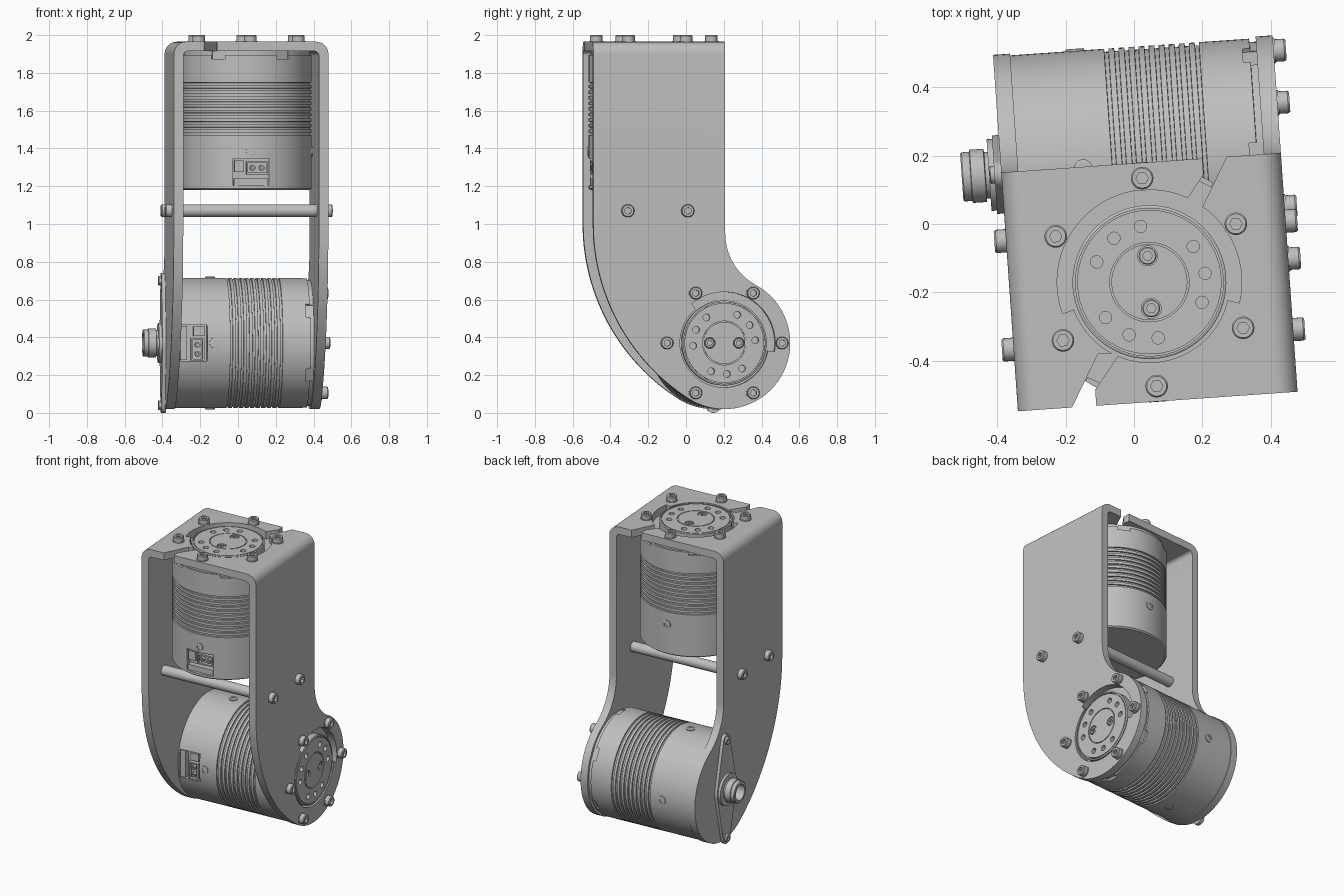
import bpy, bmesh
from math import sin, cos, radians, pi
from mathutils import Matrix, Vector

if "Cube" in bpy.data.objects:
    bpy.data.objects.remove(bpy.data.objects["Cube"])

grey = bpy.data.materials.new("machined_grey")
grey.use_nodes = True
grey.diffuse_color = (0.52, 0.52, 0.52, 1)
grey.node_tree.nodes["Principled BSDF"].inputs["Base Color"].default_value = (0.52, 0.52, 0.52, 1)


def move(x, y, z):
    return Matrix.Translation((x, y, z))


def turn(deg, axis):
    return Matrix.Rotation(radians(deg), 4, axis)


# Frames: local z of UP, LOW and CAP points out of the bracket's faces
BASE = move(0.045, -0.17, 0) @ turn(4, 'Z')
UP = BASE @ move(0, 0, 1.965)
LOW = BASE @ move(0.41, 0.345, 0.37) @ turn(90, 'Y')
CAP = BASE @ move(-0.41, 0.345, 0.37) @ turn(-90, 'Y')
ALONG_Y = BASE @ turn(90, 'X')
ALONG_X = BASE @ Matrix(((0, 0, 1, 0), (1, 0, 0, 0), (0, 1, 0, 0), (0, 0, 0, 1)))


def finish(name, bm, frame):
    bmesh.ops.recalc_face_normals(bm, faces=bm.faces)
    bm.transform(frame)
    mesh = bpy.data.meshes.new(name)
    bm.to_mesh(mesh)
    bm.free()
    mesh.materials.append(grey)
    ob = bpy.data.objects.new(name, mesh)
    bpy.context.collection.objects.link(ob)
    return ob


def lathe(name, profile, frame, segs=32):
    """Spin (radius, z[, hex]) rings around z, closing both ends."""
    bm = bmesh.new()
    rings = []
    for r, z, *hexagon in profile:
        ring = []
        for i in range(segs):
            a = 2 * pi * i / segs
            k = cos(pi / 6) / cos(a % (pi / 3) - pi / 6) if hexagon else 1
            ring.append(bm.verts.new((r * k * cos(a), r * k * sin(a), z)))
        rings.append(ring)
    for a, b in zip(rings, rings[1:]):
        for i in range(segs):
            j = (i + 1) % segs
            bm.faces.new((a[i], a[j], b[j], b[i]))
    bm.faces.new(rings[0])
    bm.faces.new(rings[-1])
    return finish(name, bm, frame)


def prism(name, points, z0, z1, frame):
    bm = bmesh.new()
    face = bm.faces.new([bm.verts.new((x, y, z0)) for x, y in points])
    new = bmesh.ops.extrude_face_region(bm, geom=[face])["geom"]
    bmesh.ops.translate(bm, vec=(0, 0, z1 - z0),
                        verts=[v for v in new if isinstance(v, bmesh.types.BMVert)])
    return finish(name, bm, frame)


def box(name, size, frame):
    bm = bmesh.new()
    bmesh.ops.create_cube(bm, size=1, matrix=Matrix.Diagonal((*size, 1)))
    return finish(name, bm, frame)


def arc(cx, cy, r, a0, a1, n=12):
    steps = [radians(a0 + (a1 - a0) * i / n) for i in range(n + 1)]
    return [(cx + r * cos(a), cy + r * sin(a)) for a in steps]


def cut(target, tool, operation='DIFFERENCE'):
    tool.hide_render = True
    mod = target.modifiers.new("cut", 'BOOLEAN')
    mod.operation, mod.solver, mod.object = operation, 'EXACT', tool
    bpy.context.view_layer.objects.active = target
    bpy.ops.object.modifier_apply(modifier=mod.name)
    bpy.data.objects.remove(tool)


def polar(r, deg, z=0):
    return move(r * cos(radians(deg)), r * sin(radians(deg)), z)


def screw(name, frame, r=0.033, h=0.036):
    lathe(name, [(r, -0.01), (r, h * 0.85), (r * 0.88, h), (r * 0.55, h, 1), (r * 0.55, h * 0.4, 1)],
          frame, 24)


# Bracket: folded strip trimmed by its side outline
strip = ([(-0.41, -0.1)] + arc(-0.345, 1.9, 0.065, 180, 90) + arc(0.345, 1.9, 0.065, 90, 0)
         + [(0.41, -0.1), (0.36, -0.1)] + arc(0.335, 1.89, 0.025, 0, 90)
         + arc(-0.335, 1.89, 0.025, 90, 180) + [(-0.36, -0.1)])
bracket = prism("bracket", strip, -1, 1, ALONG_Y)
outline = ([(-0.35, 2.1)] + arc(0.748, 1.0, 1.098, 180, 237.4, 28)
           + arc(0.345, 0.37, 0.35, 237.4, 421.5, 48)[1:]
           + arc(0.66, 0.95, 0.31, 241.5, 180, 16)[1:] + [(0.35, 2.1)])
cut(bracket, prism("outline_cutter", outline, -1, 1, ALONG_X), 'INTERSECT')

# Openings around each turning disc, wider along one arc
for frame, a0, a1 in ((UP, -17, 196), (LOW, 80, 220)):
    opening = arc(0, 0, 0.27, a0, a1, 40) + arc(0, 0, 0.235, a1, a0 + 360, 40)
    cut(bracket, prism("opening_cutter", opening, -0.08, 0.1, frame))

# Slanted channels from the top opening to the edges
channel = [(0.18, 0.4), (0.28, 0.4), (0.25, 0.348), (0.165, 0.2), (0.1, 0.2), (0.18, 0.303)]
for sign in (1, -1):
    points = [(sign * x, sign * y) for x, y in channel]
    cut(bracket, prism("channel_cutter", points, -0.08, 0.1, UP))


def motor(label, frame):
    # Body with cooling grooves
    R, profile = 0.345, [(0.335, -0.785), (0.345, -0.777)]
    for i in range(10):
        z = -0.495 + i * 0.0295
        profile += [(R, z), (R - 0.009, z + 0.001), (R - 0.009, z + 0.012), (R, z + 0.013)]
    profile += [(R, -0.07), (0.335, -0.069), (0.335, -0.05)]
    body = lathe(label + "_motor_body", profile, frame, 96)
    for k in range(6):
        notch = frame @ turn(60 * k, 'Z') @ move(R, 0, -0.066)
        cut(body, box("notch_cutter", (0.03, 0.08, 0.05), notch))

    # Connector pocket with sockets and pins
    front = frame @ move(0, -R, -0.69)
    cut(body, box("pocket_cutter", (0.19, 0.1, 0.145), front))
    box(label + "_connector_ledge", (0.18, 0.06, 0.036), front @ move(0, 0.045, -0.052))
    box(label + "_small_socket", (0.05, 0.05, 0.06), front @ move(-0.062, 0.04, 0.03))
    socket = box(label + "_power_socket", (0.115, 0.06, 0.07), front @ move(0.034, 0.042, 0.022))
    cut(socket, box("socket_cutter", (0.1, 0.05, 0.05), front @ move(0.034, 0.01, 0.022)))
    for x in (0.01, 0.058):
        lathe(label + "_connector_pin", [(0.015, 0), (0.015, 0.035), (0.007, 0.035), (0.007, 0.025)],
              front @ move(x, 0.045, 0.022) @ turn(90, 'X'), 16)

    # Screws set around the body and on the mounting face
    for k in range(4):
        screw(label + "_body_screw", frame @ turn(90 * k, 'Z') @ move(R, 0, -0.58) @ turn(90, 'Y'),
              0.027, 0.006)
    for k in range(6):
        spot = frame @ polar(0.305, 30 + 60 * k)
        lathe(label + "_washer", [(0.037, -0.01), (0.037, 0.004)], spot, 24)
        screw(label + "_mount_screw", spot)

    # Turning disc with hole circle and two sunk screws
    disc = lathe(label + "_turning_disc",
                 [(0.225, -0.06), (0.225, -0.003), (0.22, 0), (0.216, 0), (0.216, -0.01),
                  (0.211, -0.01), (0.211, 0), (0.116, 0), (0.116, -0.008), (0.111, -0.008),
                  (0.111, 0)], frame, 72)
    for k in range(12):
        if k not in (2, 6, 10):
            cut(disc, lathe("hole_cutter", [(0.018, -0.035), (0.018, 0.02)],
                            frame @ polar(0.165, 5 + 30 * k), 20))
    for a in (90, 270):
        cut(disc, lathe("hole_cutter", [(0.029, -0.03), (0.029, 0.02)], frame @ polar(0.077, a), 24))
        screw(label + "_disc_screw", frame @ polar(0.077, a, -0.025), 0.026, 0.022)


motor("upper", UP)
motor("lower", LOW)

# Cross rods with a screw at each end
for y in (-0.168, 0.15):
    lathe("cross_rod", [(0.034, -0.37), (0.034, 0.37)], ALONG_X @ move(y, 1.07, 0))
    for side in (1, -1):
        end = BASE @ move(side * 0.41, y, 1.07) @ turn(side * 90, 'Y')
        screw("rod_screw", end, 0.034, 0.034)

# Eared flange around the cable outlet
bm = bmesh.new()
for cx, r in ((-0.33, 0.04), (0, 0.115), (0.33, 0.04)):
    for x, y in arc(cx, 0, r, 0, 345, 23):
        for z in (-0.005, 0.02):
            bm.verts.new((x, y, z))
hull = bmesh.ops.convex_hull(bm, input=bm.verts)
bmesh.ops.delete(bm, geom=[v for v in bm.verts if not v.link_faces], context='VERTS')
bmesh.ops.dissolve_limit(bm, angle_limit=radians(1), verts=bm.verts, edges=bm.edges)
finish("outlet_flange", bm, CAP)
for x in (-0.33, 0.33):
    screw("flange_screw", CAP @ move(x, 0, 0.02), 0.026, 0.014)

# Hollow cable outlet
lathe("cable_outlet", [(0.105, 0.01), (0.105, 0.036), (0.068, 0.036), (0.068, 0.046), (0.078, 0.048),
                       (0.078, 0.088), (0.072, 0.09), (0.072, 0.112), (0.068, 0.116), (0.052, 0.116),
                       (0.052, 0.05)], CAP, 48)

# Smooth round surfaces, crisp edges
bpy.ops.object.select_all(action='DESELECT')
for ob in bpy.context.scene.objects:
    if ob.type == 'MESH':
        ob.select_set(True)
bpy.context.view_layer.objects.active = bracket
bpy.ops.object.shade_smooth_by_angle(angle=radians(30))
